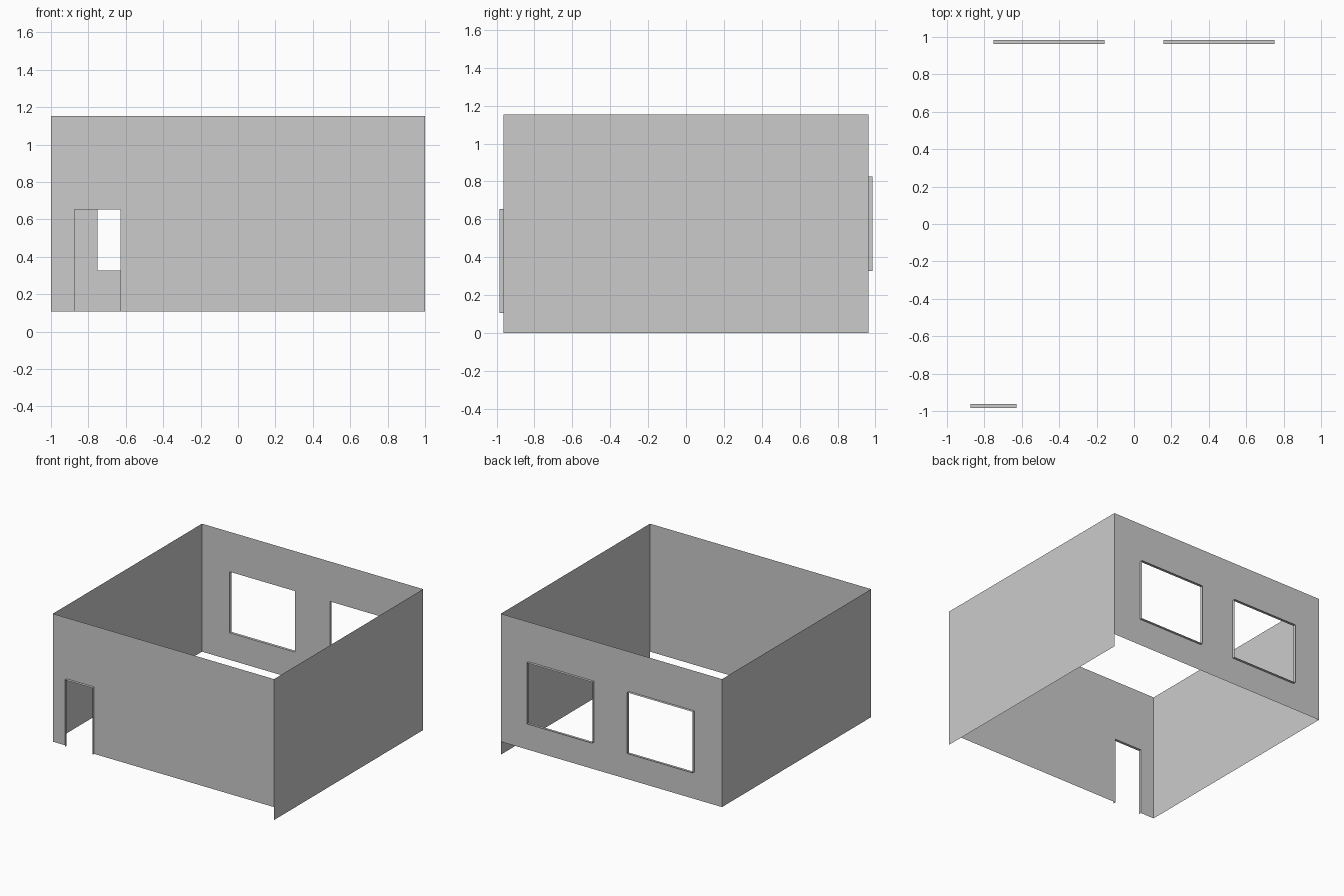
import bpy, bmesh

if "Cube" in bpy.data.objects:
    bpy.data.objects.remove(bpy.data.objects["Cube"])

Y, LIP = 0.963, 0.022          # wall plane and outward depth of the reveals
BASE, TOP = 0.106, 1.152
SILL, HEAD, DOOR_TOP = 0.327, 0.826, 0.653


def finish(name, bm):
    bmesh.ops.remove_doubles(bm, verts=bm.verts, dist=1e-5)
    me = bpy.data.meshes.new(name)
    bm.to_mesh(me)
    bm.free()
    ob = bpy.data.objects.new(name, me)
    bpy.context.collection.objects.link(ob)
    return ob


def quad(bm, *pts):
    bm.faces.new([bm.verts.new(p) for p in pts])


def wall(name, y, out, holes):
    """Single-sheet wall along x with rectangular openings and outward reveals."""
    bm = bmesh.new()
    xs = sorted({-1, 1, *(h[0] for h in holes), *(h[1] for h in holes)})
    zs = sorted({BASE, TOP, *(h[2] for h in holes), *(h[3] for h in holes)})
    for x0, x1 in zip(xs, xs[1:]):
        for z0, z1 in zip(zs, zs[1:]):
            if any(a <= x0 and x1 <= b and c <= z0 and z1 <= d for a, b, c, d in holes):
                continue
            p = [(x0, y, z0), (x1, y, z0), (x1, y, z1), (x0, y, z1)]
            quad(bm, *(p if out < 0 else p[::-1]))
    finish(name, bm)


def reveal(name, y, out, a, b, c, d, closed):
    """Thin strip around an opening; a doorway has no bottom strip."""
    bm = bmesh.new()
    ring = [(a, c), (a, d), (b, d), (b, c)]
    if closed:
        ring.append(ring[0])
    y2 = y + out * LIP
    for (x0, z0), (x1, z1) in zip(ring, ring[1:]):
        p = [(x0, y, z0), (x1, y, z1), (x1, y2, z1), (x0, y2, z0)]
        quad(bm, *(p if out < 0 else p[::-1]))
    finish(name, bm)


# Front wall with doorway
door = (-0.875, -0.627, BASE, DOOR_TOP)
wall("front_wall", -Y, -1, [door])
reveal("door_reveal", -Y, -1, *door, closed=False)

# Back wall with two windows
windows = [(-0.75, -0.157, SILL, HEAD), (0.157, 0.75, SILL, HEAD)]
wall("back_wall", Y, 1, windows)
for side, w in zip(("left", "right"), windows):
    reveal(side + "_window_reveal", Y, 1, *w, closed=True)

# Side walls; the right one reaches down to the ground
for name, x, z0 in (("left_wall", -1, BASE), ("right_wall", 1, 0)):
    bm = bmesh.new()
    quad(bm, (x, -Y * x, z0), (x, Y * x, z0), (x, Y * x, TOP), (x, -Y * x, TOP))
    finish(name, bm)
